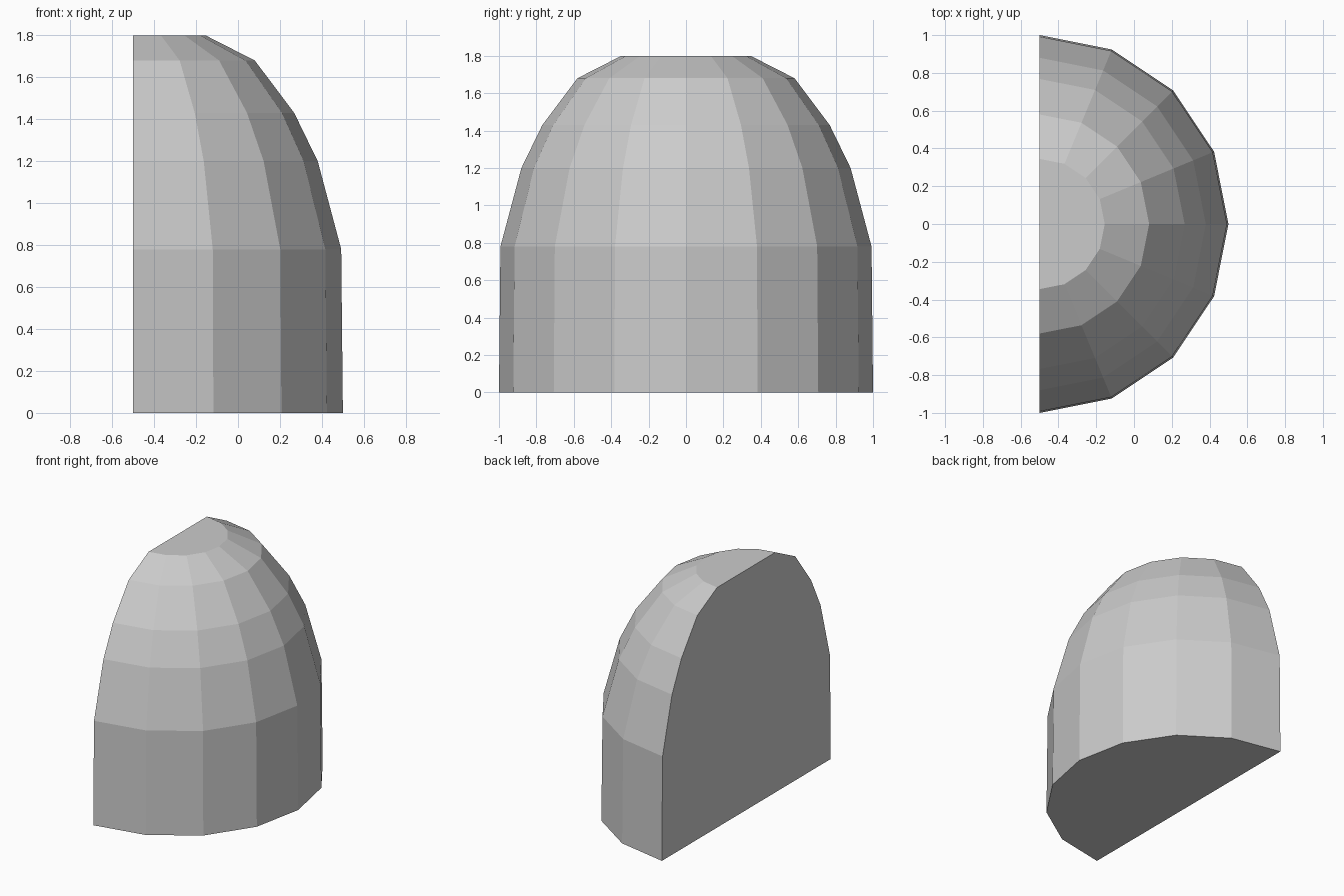
import bpy, bmesh
from math import sin, cos, pi

if "Cube" in bpy.data.objects:
    bpy.data.objects.remove(bpy.data.objects["Cube"])

# Outline of the dome: (radius, height)
PROFILE = [(1.0, 0.0), (0.992, 0.78), (0.88, 1.2), (0.768, 1.43), (0.58, 1.68), (0.345, 1.8)]
STEPS = 8          # half of a 16-sided turn
BACK_X = -0.5      # plane of the flat back

bm = bmesh.new()
rings = []
for r, z in PROFILE:
    angles = [-pi / 2 + pi * i / STEPS for i in range(STEPS + 1)]
    rings.append([bm.verts.new((BACK_X + r * cos(a), r * sin(a), z)) for a in angles])

# Curved wall
for low, high in zip(rings, rings[1:]):
    for i in range(STEPS):
        bm.faces.new((low[i], low[i + 1], high[i + 1], high[i]))

# Bottom, top and flat back
bm.faces.new(rings[0][::-1])
bm.faces.new(rings[-1])
bm.faces.new([ring[0] for ring in rings] + [ring[-1] for ring in reversed(rings)])
bmesh.ops.recalc_face_normals(bm, faces=bm.faces[:])

mesh = bpy.data.meshes.new("half_dome")
bm.to_mesh(mesh)
bm.free()
bpy.context.collection.objects.link(bpy.data.objects.new("half_dome", mesh))
